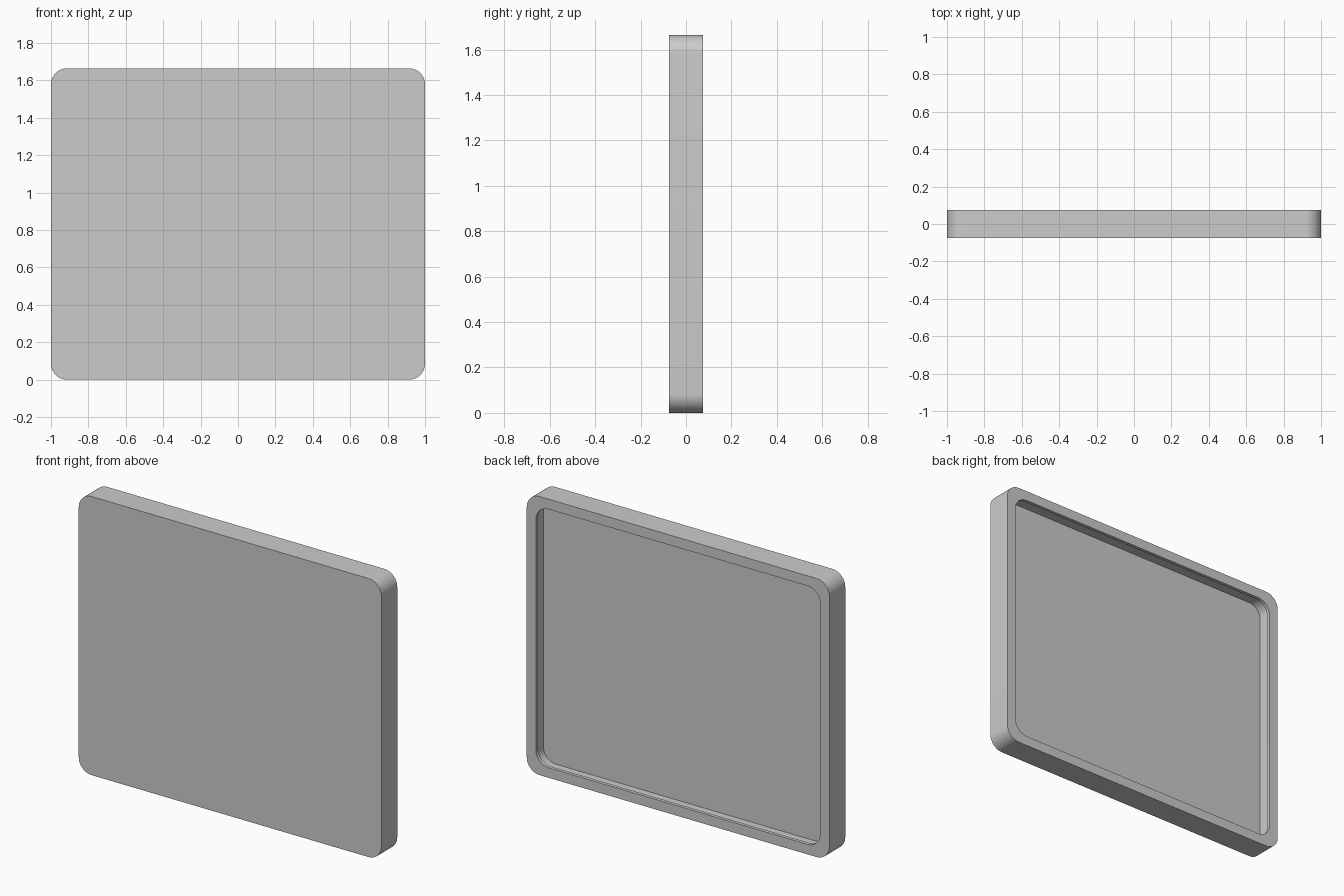
import bpy, bmesh, math

if "Cube" in bpy.data.objects:
    bpy.data.objects.remove(bpy.data.objects["Cube"])

W, H, D = 2.0, 1.664, 0.15    # overall width, height, thickness
LIP, SHELL = 0.02, 0.02       # lip thickness, shell wall thickness
SEG = 12                      # segments per rounded corner


def ring(bm, inset, radius, y):
    """Rounded rectangle loop of vertices, inset from the outline, at depth y."""
    hx, hz = W / 2 - inset - radius, H / 2 - inset - radius
    verts = []
    for i, (sx, sz) in enumerate([(1, 1), (-1, 1), (-1, -1), (1, -1)]):
        for k in range(SEG + 1):
            a = math.radians(90 * (i + k / SEG))
            verts.append(bm.verts.new((sx * hx + radius * math.cos(a), y,
                                       H / 2 + sz * hz + radius * math.sin(a))))
    return verts


bm = bmesh.new()
# front face, outer side, back lip, lip edge, underside of lip, inner side
profile = [(0, 0.085, -D / 2), (0, 0.085, D / 2),
           (0.06, 0.085, D / 2), (0.06, 0.085, D / 2 - LIP),
           (SHELL, 0.08, D / 2 - LIP), (SHELL, 0.08, -D / 2 + SHELL)]
rings = [ring(bm, *p) for p in profile]
for a, b in zip(rings, rings[1:]):
    for i in range(len(a)):
        j = (i + 1) % len(a)
        bm.faces.new((a[i], a[j], b[j], b[i]))
# front panel and cavity floor
bm.faces.new(rings[0])
bm.faces.new(rings[-1])
bmesh.ops.recalc_face_normals(bm, faces=bm.faces[:])

mesh = bpy.data.meshes.new("hollow_tray")
bm.to_mesh(mesh)
bm.free()
tray = bpy.data.objects.new("hollow_tray", mesh)
bpy.context.collection.objects.link(tray)
bpy.context.view_layer.objects.active = tray
tray.select_set(True)
bpy.ops.object.shade_smooth_by_angle(angle=math.radians(30))
